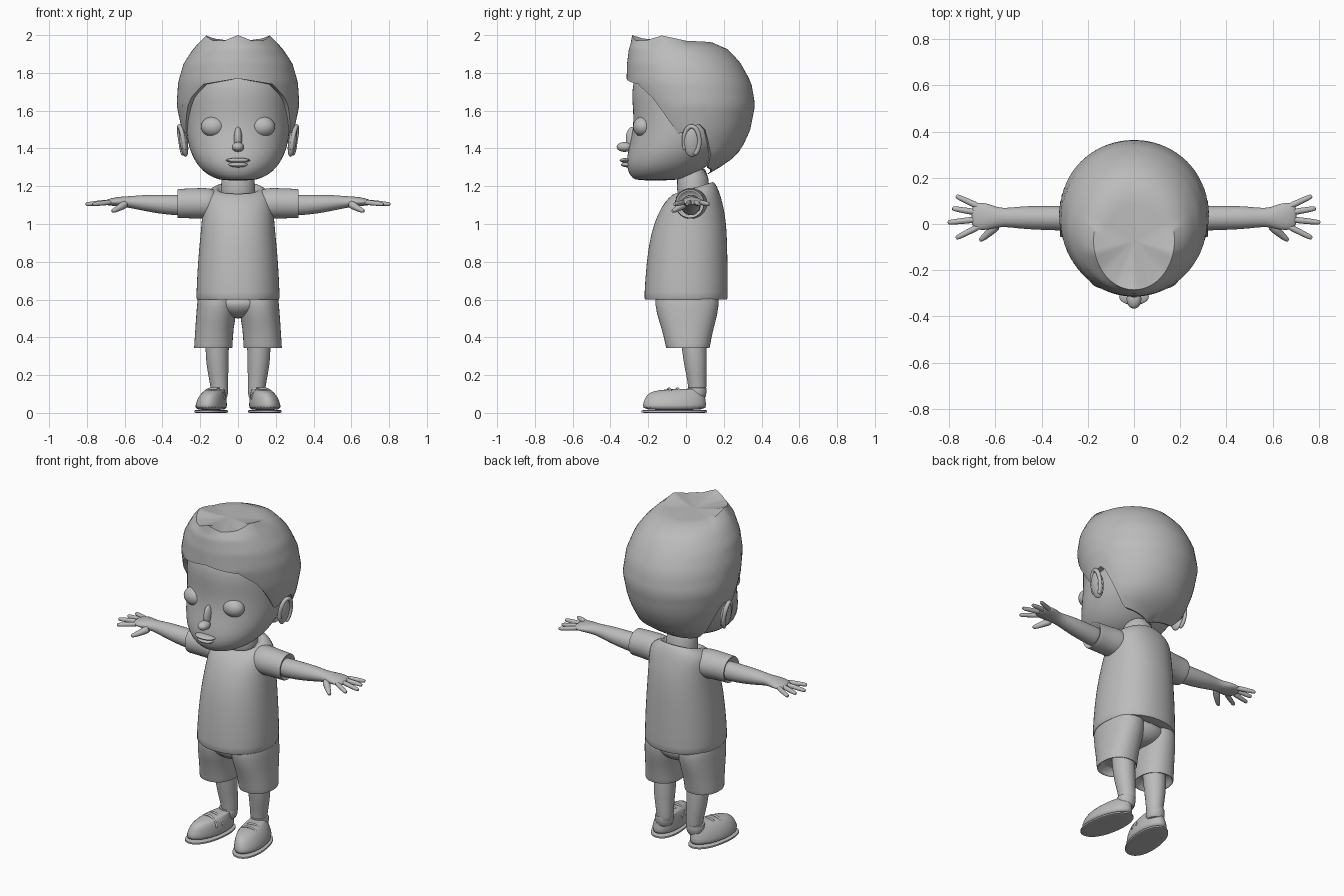
import bpy, bmesh, math
from mathutils import Matrix, Vector

cube = bpy.data.objects.get("Cube")
if cube:
    bpy.data.objects.remove(cube, do_unlink=True)

grey = bpy.data.materials.new("plain grey")
grey.use_nodes = True
grey.diffuse_color = (0.5, 0.5, 0.5, 1)
grey.node_tree.nodes["Principled BSDF"].inputs["Base Color"].default_value = (0.5, 0.5, 0.5, 1)


def finish(name, bm, mirror=False, subdiv=0, angle=50):
    bmesh.ops.recalc_face_normals(bm, faces=bm.faces)
    mesh = bpy.data.meshes.new(name)
    bm.to_mesh(mesh)
    bm.free()
    mesh.materials.append(grey)
    obj = bpy.data.objects.new(name, mesh)
    bpy.context.collection.objects.link(obj)
    bpy.ops.object.select_all(action='DESELECT')
    obj.select_set(True)
    bpy.context.view_layer.objects.active = obj
    bpy.ops.object.shade_smooth_by_angle(angle=math.radians(angle))
    if mirror:
        obj.modifiers.new("mirror", 'MIRROR').use_mirror_merge = False
    if subdiv:
        obj.modifiers.new("smooth", 'SUBSURF').levels = subdiv
        obj.modifiers["smooth"].render_levels = subdiv
    return obj


def skin(bm, rows, caps=True):
    rows = [[bm.verts.new(p) for p in row] for row in rows]
    n = len(rows[0])
    for a, b in zip(rows, rows[1:]):
        for i in range(n):
            j = (i + 1) % n
            bm.faces.new((a[i], a[j], b[j], b[i]))
    if caps:
        bm.faces.new(rows[0])
        bm.faces.new(rows[-1])


def loft(name, rings, axis='z', mirror=False, power=2.0, tilt=None, shear=0, n=28):
    """Rings are (position, centre a, centre b, radius a, radius b)."""
    rows = []
    for k, (t, a, b, ra, rb) in enumerate(rings):
        row = []
        for i in range(n):
            c, s = math.cos(math.tau * i / n), math.sin(math.tau * i / n)
            u = a + ra * math.copysign(abs(c) ** (2 / power), c)
            v = b + rb * math.copysign(abs(s) ** (2 / power), s)
            h = t + (tilt[k] * (v - b) if tilt else 0)
            row.append((u - shear * v, v, h) if axis == 'z' else (h, u, v))
        rows.append(row)
    bm = bmesh.new()
    skin(bm, rows)
    return finish(name, bm, mirror, 1)


def blob(name, centre, radii, mirror=False, turn=0):
    bm = bmesh.new()
    m = Matrix.Translation(centre) @ Matrix.Rotation(turn, 4, 'Y') @ Matrix.Diagonal((*radii, 1))
    bmesh.ops.create_uvsphere(bm, u_segments=28, v_segments=18, radius=1, matrix=m)
    return finish(name, bm, mirror)


def tube(name, path, radii, mirror=True, n=10):
    path = [Vector(p) for p in path]
    rows = []
    for i, p in enumerate(path):
        d = (path[min(i + 1, len(path) - 1)] - path[max(i - 1, 0)]).normalized()
        q = d.to_track_quat('Z', 'Y')
        rows.append([p + q @ Vector((radii[i] * math.cos(math.tau * k / n),
                                     radii[i] * math.sin(math.tau * k / n), 0)) for k in range(n)])
    bm = bmesh.new()
    skin(bm, rows)
    return finish(name, bm, mirror, 1)


def interp(table, x):
    """Linear lookup of a row of values in a table keyed by its first column."""
    if x <= table[0][0]:
        return table[0][1:]
    for a, b in zip(table, table[1:]):
        if x <= b[0]:
            f = (x - a[0]) / (b[0] - a[0])
            return [p + (q - p) * f for p, q in zip(a[1:], b[1:])]
    return table[-1][1:]


# Head: height, half width, front y, back y
head = [(1.23, .07, -.25, -.08), (1.24, .125, -.285, 0), (1.28, .19, -.31, .08),
        (1.33, .228, -.318, .14), (1.4, .262, -.305, .22), (1.5, .277, -.28, .28),
        (1.6, .28, -.28, .3), (1.7, .277, -.292, .28), (1.8, .25, -.27, .25), (1.88, .15, -.2, .15)]
loft("head", [(z, 0, (f + b) / 2, w, (b - f) / 2) for z, w, f, b in head], power=2.1)

# Face details
blob("eye", (.13, -.228, 1.515), (.066, .052, .054), True)
blob("nose_tip", (0, -.325, 1.408), (.032, .042, .026))
blob("nose_bridge", (0, -.283, 1.45), (.022, .036, .065), turn=0)
blob("upper_lip", (0, -.315, 1.337), (.064, .036, .013))
blob("lower_lip", (0, -.31, 1.314), (.05, .034, .014))

# Ears: a flat shell with a raised rim
blob("ear_shell", (.288, .03, 1.435), (.022, .045, .08), True, .15)
rim = []
for k in range(17):
    t = math.radians(-70 + 290 * k / 16)
    y, z = .03 + .042 * math.cos(t), 1.44 + .078 * math.sin(t)
    rim.append((.297 + .16 * (z - 1.44) + .2 * (y - .03), y, z))
tube("ear_rim", rim, [.013] * len(rim))

# Hair: cap cut along a hairline that changes with the angle from the front
hair = [(1.26, .12, 0, .11), (1.29, .18, -.04, .165), (1.36, .245, -.15, .265), (1.43, .272, -.2, .31),
        (1.5, .298, -.24, .34), (1.63, .325, -.285, .366), (1.75, .317, -.315, .345),
        (1.85, .288, -.312, .29), (1.93, .235, -.302, .22), (1.97, .175, -.285, .14)]
hairline = [(0, 1.77), (35, 1.74), (50, 1.67), (62, 1.56), (72, 1.46), (79, 1.51),
            (98, 1.53), (106, 1.41), (116, 1.3), (180, 1.265)]
peaks = [(0, .03), (25, 0), (52, .003), (75, .028), (110, 0), (180, -.01)]


def hair_point(z, deg, scale=1.0, lift=0.0):
    w, f, b = interp(hair, z)
    t = math.radians(deg)
    return (scale * w * math.sin(t), (f + b) / 2 - scale * (b - f) / 2 * math.cos(t), z + lift)


angles = [-180 + 5 * i for i in range(72)]
rows = [[hair_point(interp(hairline, abs(d))[0], d, .88) for d in angles]]
steps = 18
for k in range(steps + 1):
    row = []
    for d in angles:
        low = interp(hairline, abs(d))[0]
        lift = interp(peaks, abs(d))[0] * max(0, k - steps + 2) / 2
        row.append(hair_point(low + (1.97 - low) * k / steps, d, 1, lift))
    rows.append(row)
for scale, share in ((.75, .5), (.4, .2), (.1, 0)):
    rows.append([hair_point(1.97, d, scale, interp(peaks, abs(d))[0] * share - .002) for d in angles])
bm = bmesh.new()
skin(bm, rows, caps=False)
bm.verts.ensure_lookup_table()
bm.faces.new(bm.verts[-72:])
finish("hair", bm, angle=35)

# Neck
loft("neck", [(1.1, 0, .04, .1, .09), (1.18, 0, .04, .09, .085), (1.32, 0, .03, .088, .085)])

# Shirt body with a sloping collar, and sleeves
body = [(.6, 0, 0, .2, .2), (.598, 0, 0, .22, .22), (.61, 0, 0, .223, .223), (.8, 0, .005, .214, .216),
        (.95, 0, .015, .199, .203), (1.05, 0, .028, .19, .18), (1.12, 0, .04, .187, .152),
        (1.165, 0, .05, .178, .125), (1.187, 0, .045, .14, .11), (1.193, 0, .042, .118, .1),
        (1.185, 0, .04, .105, .09), (1.165, 0, .04, .1, .086)]
loft("shirt_body", body, power=2.2, tilt=[0, 0, 0, 0, 0, 0, 0, .1, .25, .33, .33, .33])
loft("sleeve", [(.1, .03, 1.11, .075, .07), (.16, .028, 1.108, .09, .084), (.22, .022, 1.11, .08, .08),
                (.31, .02, 1.108, .077, .078), (.321, .02, 1.108, .077, .078),
                (.321, .02, 1.108, .067, .068), (.3, .02, 1.108, .06, .06)], 'x', True)

# Arms and palms
loft("arm", [(.25, .025, 1.1, .055, .056), (.33, .025, 1.1, .053, .055), (.42, .027, 1.105, .052, .05),
             (.5, .028, 1.112, .048, .042), (.57, .028, 1.116, .038, .031), (.61, .03, 1.118, .05, .028),
             (.655, .033, 1.118, .062, .023), (.69, .034, 1.115, .056, .016), (.705, .034, 1.113, .035, .01)],
     'x', True)

# Fingers: base and tip
fingers = {"little_finger": ((.66, .07), (.772, .122)), "ring_finger": ((.68, .05), (.788, .068)),
           "middle_finger": ((.68, .02), (.808, .006)), "index_finger": ((.66, -.005), (.772, -.062))}
for name, (base, tip) in fingers.items():
    a, b = Vector((*base, 1.117)), Vector((*tip, 1.104))
    tube(name, [a, a.lerp(b, .5), a.lerp(b, .92), b], [.016, .0135, .012, .007])
tube("thumb", [(.59, .0, 1.11), (.625, -.035, 1.088), (.655, -.062, 1.072), (.67, -.073, 1.066)],
     [.028, .018, .014, .008])

# Shorts: hips plus two open legs
loft("shorts_hips", [(.5, 0, .01, .05, .08), (.52, 0, .01, .11, .13), (.56, 0, .005, .19, .165),
                     (.63, 0, .005, .21, .175)])
loft("shorts_leg", [(.39, .125, .015, .085, .1), (.342, .131, .01, .093, .107), (.34, .131, .01, .102, .116),
                    (.352, .131, .01, .102, .117), (.45, .125, .008, .101, .138), (.52, .115, .006, .107, .162),
                    (.6, .11, .005, .105, .172), (.64, .11, .005, .1, .165)], mirror=True, power=2.2)

# Bare legs
loft("leg", [(.08, .098, .06, .045, .046), (.14, .098, .06, .047, .048), (.2, .105, .055, .053, .054),
             (.28, .11, .048, .061, .063), (.36, .11, .042, .062, .066), (.46, .11, .03, .062, .07)],
     mirror=True)

# Shoes: sole, upper, ankle collar and straps, toes turned out
turn = .12
loft("shoe_sole", [(0, .135, -.062, .08, .168), (.001, .135, -.062, .087, .175),
                   (.014, .135, -.062, .087, .175), (.015, .135, -.062, .08, .168)],
     mirror=True, shear=turn, power=2.2)
loft("shoe_upper", [(.012, .135, -.062, .082, .17), (.04, .135, -.061, .082, .17),
                    (.08, .13, -.058, .074, .16), (.108, .123, -.05, .06, .147),
                    (.122, .118, -.025, .047, .12), (.128, .112, .03, .04, .07)],
     mirror=True, shear=turn)
loft("shoe_collar", [(.06, .105, .055, .052, .052), (.12, .105, .057, .052, .052),
                     (.134, .105, .058, .051, .051), (.134, .105, .058, .044, .044)], mirror=True)
for name, y in (("front_strap", -.09), ("rear_strap", -.045)):
    arc = [(.122 - turn * y + .062 * math.cos(t), y + .012 * math.cos(t), .07 + .06 * math.sin(t))
           for t in [math.pi * k / 10 for k in range(11)]]
    tube(name, arc, [.007] * 11, n=8)
